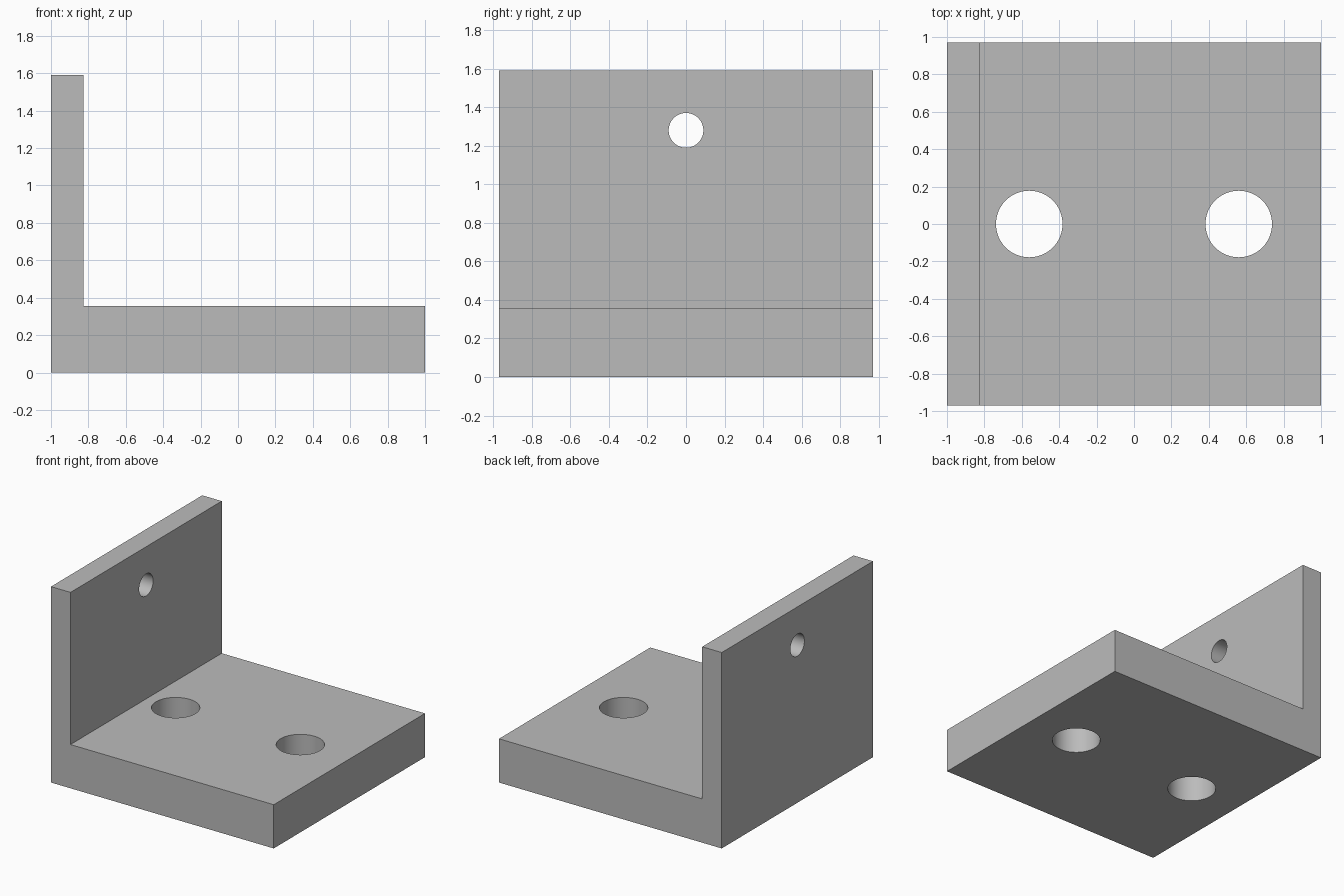
import bpy
import bmesh
from math import pi
from mathutils import Matrix, Vector

default = bpy.data.objects.get("Cube")
if default:
    bpy.data.objects.remove(default, do_unlink=True)

HALF_X, HALF_Y = 1.0, 0.97
BASE_TOP, WALL_TOP, WALL_INNER = 0.355, 1.59, -0.825

grey = bpy.data.materials.new("plain grey")
grey.use_nodes = True
colour = (0.5, 0.5, 0.5, 1)
grey.diffuse_color = colour
grey.node_tree.nodes["Principled BSDF"].inputs["Base Color"].default_value = colour


def make_object(name, bm):
    mesh = bpy.data.meshes.new(name)
    bmesh.ops.recalc_face_normals(bm, faces=bm.faces)
    bm.to_mesh(mesh)
    bm.free()
    mesh.materials.append(grey)
    obj = bpy.data.objects.new(name, mesh)
    bpy.context.collection.objects.link(obj)
    return obj


# L-shaped bracket extruded along y
profile = [(-HALF_X, 0), (HALF_X, 0), (HALF_X, BASE_TOP),
           (WALL_INNER, BASE_TOP), (WALL_INNER, WALL_TOP), (-HALF_X, WALL_TOP)]
bm = bmesh.new()
face = bm.faces.new([bm.verts.new((x, -HALF_Y, z)) for x, z in profile])
extruded = bmesh.ops.extrude_face_region(bm, geom=[face])["geom"]
bmesh.ops.translate(bm, vec=(0, 2 * HALF_Y, 0),
                    verts=[v for v in extruded if isinstance(v, bmesh.types.BMVert)])
bracket = make_object("angle_bracket", bm)


def drill(name, centre, radius, depth, rotation=Matrix()):
    """Cut a round through hole in the bracket."""
    bm = bmesh.new()
    bmesh.ops.create_cone(bm, cap_ends=True, segments=64, radius1=radius,
                          radius2=radius, depth=depth,
                          matrix=Matrix.Translation(Vector(centre)) @ rotation)
    cutter = make_object(name, bm)
    cutter.hide_render = True
    cut = bracket.modifiers.new(name, 'BOOLEAN')
    cut.operation = 'DIFFERENCE'
    cut.solver = 'EXACT'
    cut.object = cutter
    bpy.context.view_layer.objects.active = bracket
    bpy.ops.object.modifier_apply(modifier=cut.name)
    bpy.data.objects.remove(cutter, do_unlink=True)


# Two large holes in the base, one small hole in the wall
for side, x in (("right", -0.56), ("left", 0.56)):
    drill(f"{side}_base_hole", (x, 0, BASE_TOP / 2), 0.178, 0.6)
drill("wall_hole", (-0.91, 0, 1.28), 0.09, 0.5, Matrix.Rotation(pi / 2, 4, 'Y'))

# Smooth hole walls, sharp edges
bpy.ops.object.select_all(action='DESELECT')
bracket.select_set(True)
bpy.context.view_layer.objects.active = bracket
bpy.ops.object.shade_smooth_by_angle(angle=pi / 6)
